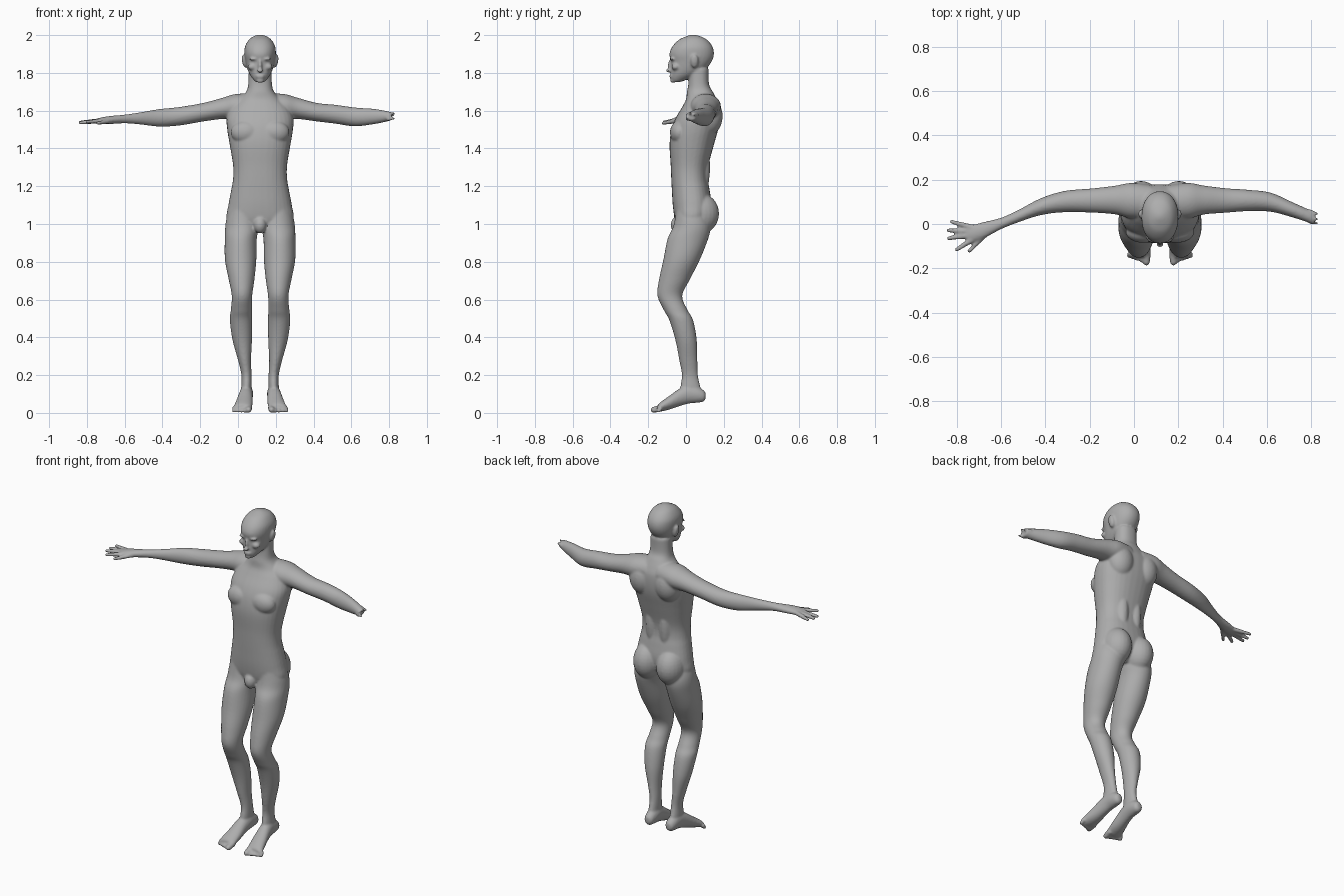
import bpy, bmesh, math
from mathutils import Vector, Matrix

CX = 0.117          # body midline
bm = bmesh.new()


def spline(rows, steps=5):
    """Catmull-Rom through rows of numbers."""
    out = []
    n = len(rows)
    for i in range(n - 1):
        a, b, c, d = (rows[max(0, min(n - 1, i + k))] for k in (-1, 0, 1, 2))
        for j in range(steps):
            t = j / steps
            out.append([0.5 * (2 * q + (r - p) * t + (2 * p - 5 * q + 4 * r - s) * t * t
                               + (3 * q - p - 3 * r + s) * t ** 3)
                        for p, q, r, s in zip(a, b, c, d)])
    out.append(list(rows[-1]))
    return out


def loft(rows, axis, side=1, power=2.0, seg=32):
    """Closed tube; each row is (dx, y, z, radius, radius) with rings across the axis."""
    rings = []
    for dx, y, z, ra, rb in spline(rows):
        ring = []
        for k in range(seg):
            t = 2 * math.pi * k / seg
            c, s = math.cos(t), math.sin(t)
            u = ra * math.copysign(abs(c) ** (2 / power), c)
            v = rb * math.copysign(abs(s) ** (2 / power), s)
            off = {'z': (u, v, 0), 'x': (0, u, v), 'y': (u, 0, v)}[axis]
            ring.append(bm.verts.new((CX + side * (dx + off[0]), y + off[1], z + off[2])))
        rings.append(ring)
    for a, b in zip(rings, rings[1:]):
        for k in range(seg):
            bm.faces.new((a[k], a[(k + 1) % seg], b[(k + 1) % seg], b[k]))
    bm.faces.new(rings[0])
    bm.faces.new(rings[-1])


def by_edges(rows):
    """(z, inner, outer, front, back) -> loft rows."""
    return [((i + o) / 2, (f + b) / 2, z, (o - i) / 2, (b - f) / 2) for z, i, o, f, b in rows]


def ball(dx, y, z, rx, ry, rz, side=1, tilt=0.0):
    m = (Matrix.Translation((CX + side * dx, y, z)) @ Matrix.Rotation(side * tilt, 4, 'Y')
         @ Matrix.Diagonal((rx, ry, rz, 1)))
    bmesh.ops.create_uvsphere(bm, u_segments=24, v_segments=16, radius=1, matrix=m)


def digit(p, q, r0, r1):
    """Rounded finger or toe between two points."""
    p, q = Vector(p), Vector(q)
    d = q - p
    m = Matrix.Translation((p + q) / 2) @ d.to_track_quat('Z', 'Y').to_matrix().to_4x4()
    bmesh.ops.create_cone(bm, cap_ends=True, segments=16, radius1=r0, radius2=r1,
                          depth=d.length, matrix=m)
    bmesh.ops.create_uvsphere(bm, u_segments=16, v_segments=10, radius=r1,
                              matrix=Matrix.Translation(q))


# Torso and neck
loft(by_edges([
    (0.985, -.13, .13, -.045, .08), (1.03, -.176, .176, -.06, .12),
    (1.10, -.168, .168, -.07, .135), (1.18, -.153, .153, -.075, .125),
    (1.24, -.143, .143, -.078, .115), (1.31, -.143, .143, -.081, .119),
    (1.42, -.161, .161, -.087, .148), (1.50, -.174, .174, -.077, .170),
    (1.56, -.176, .176, -.055, .178), (1.62, -.150, .150, -.02, .176),
    (1.66, -.110, .110, .0, .162), (1.70, -.074, .074, .005, .142),
    (1.74, -.063, .063, .012, .122), (1.82, -.060, .060, .015, .120)]), 'z', power=2.3)

# Head
loft(by_edges([
    (1.752, -.024, .024, -.07, -.03), (1.768, -.038, .038, -.08, .015),
    (1.79, -.054, .054, -.080, .06), (1.82, -.067, .067, -.079, .105),
    (1.86, -.077, .077, -.080, .136), (1.90, -.083, .083, -.088, .148),
    (1.94, -.080, .080, -.072, .140), (1.975, -.060, .060, -.038, .112),
    (1.993, -.036, .036, .0, .078), (2.002, -.010, .010, .027, .047)]), 'z', power=2.15)

# Nose, lips, chin
ball(0, -.085, 1.835, .010, .012, .034)
ball(0, -.092, 1.812, .016, .014, .010)
ball(0, -.079, 1.785, .024, .010, .006)
ball(0, -.077, 1.776, .021, .010, .006)
ball(0, -.070, 1.758, .020, .014, .012)

# Groin
ball(0, -.045, .995, .034, .036, .045)

for s in (1, -1):
    # Brow, cheek, ear
    ball(.032, -.072, 1.874, .026, .013, .008, s)
    ball(.042, -.055, 1.832, .024, .022, .018, s)
    ball(.083, .045, 1.862, .013, .021, .036, s, .2)
    # Chest, shoulder blade, back muscle, buttock
    ball(.075, -.035, 1.485, .080, .050, .062, s)
    ball(.085, .120, 1.57, .078, .074, .10, s)
    ball(.045, .075, 1.30, .042, .052, .17, s)
    ball(.077, .075, 1.055, .082, .100, .108, s)
    # Leg
    loft(by_edges([
        (1.09, .02, .160, -.05, .10), (1.03, .008, .178, -.058, .12),
        (.98, .006, .185, -.070, .13), (.92, .018, .187, -.098, .117),
        (.81, .020, .186, -.120, .073), (.705, .030, .166, -.143, .020),
        (.62, .042, .150, -.151, -.020), (.545, .043, .155, -.118, .008),
        (.49, .042, .160, -.088, .038), (.385, .043, .146, -.056, .057),
        (.28, .048, .117, -.036, .060), (.20, .045, .099, -.022, .063),
        (.13, .045, .099, -.030, .078), (.085, .050, .092, -.02, .085)]), 'z', s)
    # Foot
    loft([(.070, .104, .090, .012, .016), (.070, .092, .090, .026, .031),
          (.071, .060, .097, .033, .043), (.072, .02, .100, .035, .050),
          (.077, -.03, .084, .038, .047), (.084, -.09, .053, .045, .036),
          (.092, -.135, .032, .048, .025), (.092, -.150, .026, .044, .016)], 'y', s)
    # Toes
    for i in range(5):
        x = .058 + .0195 * i
        r = .016 if i == 0 else .0105
        digit((CX + s * x, -.13, .028), (CX + s * (x + .003), -.172 + .007 * i, r),
              r * 1.1, r)

# Arms: shared shoulder, then each arm's own bend
shoulder = [(.04, .10, 1.625, .075, .066), (.13, .105, 1.622, .080, .066),
            (.20, .108, 1.612, .065, .056), (.30, .106, 1.592, .055, .049)]
loft(shoulder + [(.43, .101, 1.570, .048, .049), (.537, .078, 1.562, .038, .046),
                 (.637, .036, 1.559, .028, .032), (.717, .002, 1.556, .026, .023),
                 (.80, -.030, 1.550, .038, .021), (.85, -.043, 1.546, .037, .016),
                 (.872, -.047, 1.544, .028, .011)], 'x', -1)
loft(shoulder + [(.40, .106, 1.581, .048, .050), (.50, .098, 1.567, .043, .050),
                 (.60, .063, 1.569, .034, .041), (.67, .036, 1.570, .030, .028),
                 (.695, .026, 1.570, .030, .021)], 'x', 1)

# Fingers and thumb
for p, q in (((-.72, -.018, 1.547), (-.822, .010, 1.541)),
             ((-.73, -.034, 1.546), (-.837, -.028, 1.538)),
             ((-.73, -.050, 1.546), (-.836, -.064, 1.536)),
             ((-.72, -.064, 1.546), (-.800, -.116, 1.540)),
             ((-.67, -.045, 1.548), (-.742, -.122, 1.533))):
    digit(p, q, .014, .0095)

# Ragged wrist end
for y, z in ((.046, 1.578), (.022, 1.585), (.002, 1.558)):
    digit((.79, y + .01, z - .002), (.826, y, z), .012, .006)

bmesh.ops.recalc_face_normals(bm, faces=bm.faces)
mesh = bpy.data.meshes.new("body")
bm.to_mesh(mesh)
bm.free()
body = bpy.data.objects.new("body", mesh)
bpy.context.collection.objects.link(body)

# Fuse all parts into one smooth skin
rm = body.modifiers.new("fuse", 'REMESH')
rm.mode = 'VOXEL'
rm.voxel_size = 0.006
rm.use_smooth_shade = True
sm = body.modifiers.new("soften", 'SMOOTH')
sm.factor = 0.5
sm.iterations = 6

grey = bpy.data.materials.new("plain grey")
grey.diffuse_color = (0.42, 0.42, 0.42, 1)
mesh.materials.append(grey)
for p in mesh.polygons:
    p.use_smooth = True
